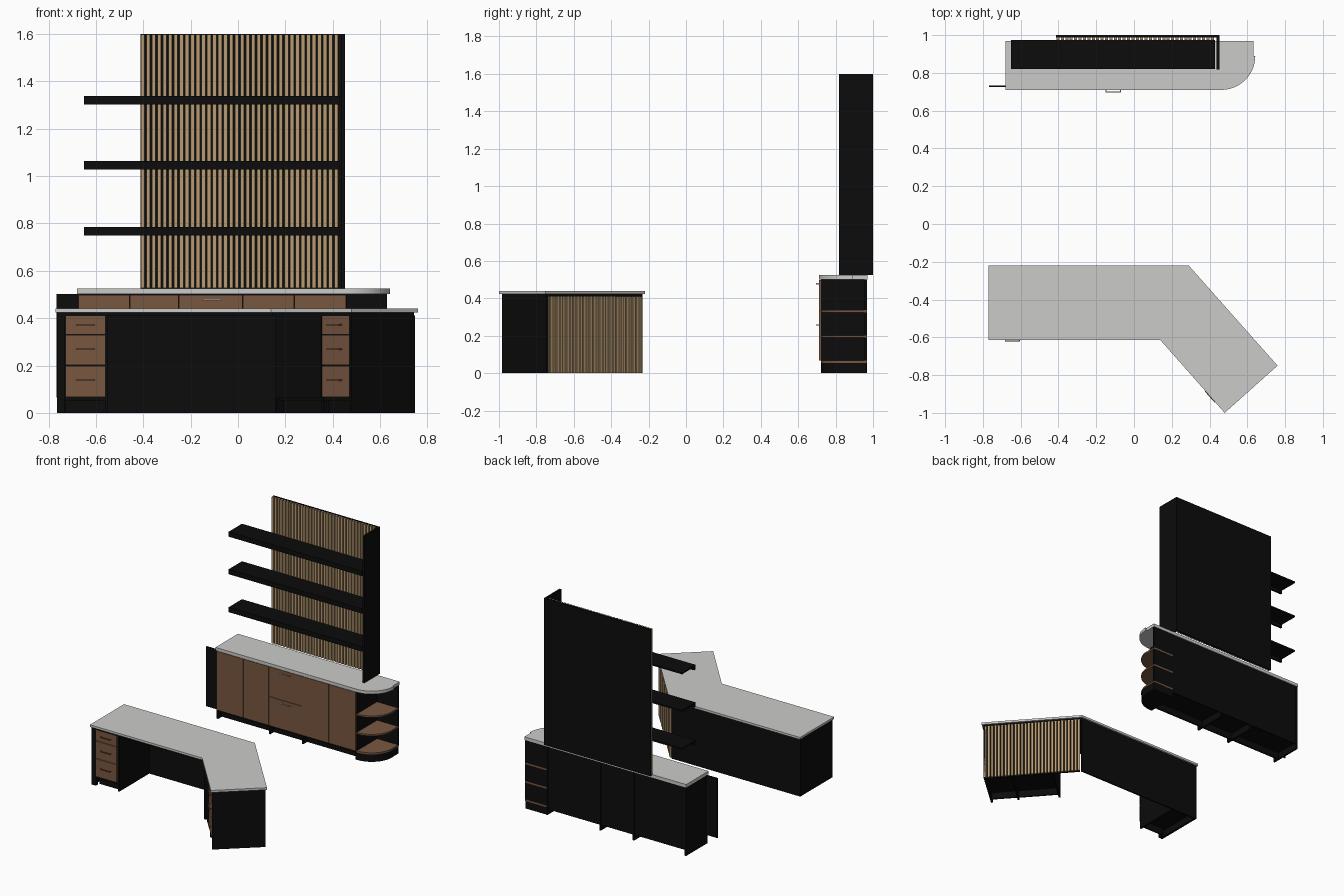
import bpy, bmesh, math
from mathutils import Matrix, Vector

if "Cube" in bpy.data.objects:
    bpy.data.objects.remove(bpy.data.objects["Cube"], do_unlink=True)


def material(name, rgb):
    m = bpy.data.materials.new(name)
    m.use_nodes = True
    m.diffuse_color = (*rgb, 1)
    bsdf = m.node_tree.nodes["Principled BSDF"]
    bsdf.inputs["Base Color"].default_value = (*rgb, 1)
    bsdf.inputs["Roughness"].default_value = 0.6
    return m


BLACK = material("black_laminate", (0.0035, 0.0035, 0.0035))
STONE = material("pale_stone", (0.6, 0.6, 0.585))
WOOD = material("brown_wood", (0.19, 0.095, 0.053))
OAK = material("oak_slat", (0.49, 0.33, 0.17))
METAL = material("brushed_metal", (0.6, 0.6, 0.6))
HOME = Matrix.Identity(4)


def finish(name, bm, mat, frame=HOME):
    bmesh.ops.recalc_face_normals(bm, faces=bm.faces)
    me = bpy.data.meshes.new(name)
    bm.to_mesh(me)
    bm.free()
    me.materials.append(mat)
    ob = bpy.data.objects.new(name, me)
    ob.matrix_world = frame
    bpy.context.collection.objects.link(ob)
    return ob


def boxes(name, mat, spans, frame=HOME):
    """One object from boxes given as (x0, x1, y0, y1, z0, z1)."""
    bm = bmesh.new()
    for x0, x1, y0, y1, z0, z1 in spans:
        size = Matrix.Diagonal((x1 - x0, y1 - y0, z1 - z0, 1))
        mid = Matrix.Translation(((x0 + x1) / 2, (y0 + y1) / 2, (z0 + z1) / 2))
        bmesh.ops.create_cube(bm, size=1, matrix=mid @ size)
    return finish(name, bm, mat, frame)


def slab(name, mat, outline, z0, z1):
    bm = bmesh.new()
    face = bm.faces.new([bm.verts.new((x, y, z0)) for x, y in outline])
    top = bmesh.ops.extrude_face_region(bm, geom=[face])["geom"]
    verts = [v for v in top if isinstance(v, bmesh.types.BMVert)]
    bmesh.ops.translate(bm, verts=verts, vec=(0, 0, z1 - z0))
    return finish(name, bm, mat)


def slats(name, x0, x1, y0, y1, z0, z1, count, frame=HOME):
    pitch = (x1 - x0) / count
    boxes(name, OAK, [(x0 + (i + 0.16) * pitch, x0 + (i + 0.84) * pitch, y0, y1, z0, z1)
                      for i in range(count)], frame)


def handle(name, mat, x, y, z, frame=HOME):
    """Bar handle standing off a front at depth y."""
    w, out, t = 0.04, 0.016, 0.003
    boxes(name, mat, [(x - w, x + w, y - out, y - out + 0.005, z - t, z + t),
                      (x - w, x - w + 0.005, y - out, y, z - t, z + t),
                      (x + w - 0.005, x + w, y - out, y, z - t, z + t)], frame)


def drawer_stack(side, x0, x1, y, frame=HOME):
    """Three drawer fronts with handles, and the kick and deck below."""
    levels = (0.066, 0.2, 0.33, 0.412)
    for i, (lo, hi) in enumerate(zip(levels, levels[1:])):
        boxes(f"{side}_drawer_{i + 1}", WOOD, [(x0, x1, y, y + 0.012, lo + 0.002, hi - 0.002)], frame)
        handle(f"{side}_drawer_handle_{i + 1}", WOOD, (x0 + x1) / 2, y,
               hi - 0.04 if i == 2 else hi - 0.062, frame)
    boxes(f"{side}_drawer_carcass", BLACK, [(x0, x1, y + 0.012, y + 0.02, 0.06, 0.412),
                                            (x0, x1, y + 0.04, y + 0.05, 0, 0.06)], frame)


# Desk top: straight run plus an angled wing, with a black core underneath
desk_outline = [(-0.77, -0.22), (-0.77, -0.615), (0.14, -0.615),
                (0.48, -1.0), (0.76, -0.75), (0.29, -0.22)]
slab("desk_top", STONE, desk_outline, 0.424, 0.44)
core_outline = [(-0.764, -0.232), (-0.764, -0.603), (0.146, -0.603),
                (0.48, -0.984), (0.744, -0.75), (0.284, -0.232)]
slab("desk_top_core", BLACK, core_outline, 0.41, 0.424)

# Main desk body
boxes("desk_back_panel", BLACK, [(-0.764, 0.28, -0.244, -0.232, 0, 0.412)])
boxes("desk_end_panel", BLACK, [(-0.764, -0.748, -0.605, -0.24, 0, 0.412),
                                (-0.748, -0.73, -0.603, -0.58, 0, 0.412)])
boxes("desk_inner_panel", BLACK, [(-0.56, -0.548, -0.59, -0.24, 0, 0.412)])
boxes("desk_pedestal_deck", BLACK, [(-0.75, -0.555, -0.59, -0.24, 0.05, 0.062)])
drawer_stack("desk", -0.728, -0.56, -0.605)

# Angled wing, built in its own frame: x along the inner edge, y outward
corner = Vector((0.14, -0.615, 0))
along = Vector((0.48, -1.0, 0)) - corner
wing = Matrix.Translation(corner) @ Matrix.Rotation(math.atan2(along.y, along.x), 4, 'Z')
boxes("wing_end_panel", BLACK, [(0.486, 0.5, 0.01, 0.368, 0, 0.412)], wing)
boxes("wing_back_panel", BLACK, [(-0.18, 0.49, 0.345, 0.357, 0, 0.412)], wing)
boxes("wing_partitions", BLACK, [(0.01, 0.022, 0.012, 0.345, 0, 0.412),
                                 (0.298, 0.31, 0.02, 0.345, 0, 0.412)], wing)
boxes("wing_deck", BLACK, [(0.01, 0.49, 0.025, 0.345, 0.05, 0.062)], wing)
boxes("wing_inner_front", BLACK, [(0.01, 0.305, 0.012, 0.024, 0.062, 0.412),
                                  (0.01, 0.305, 0.05, 0.06, 0, 0.06)], wing)
drawer_stack("wing", 0.31, 0.486, 0.012, wing)
slats("wing_slats", -0.186, 0.498, 0.357, 0.368, 0.002, 0.41, 29, wing)


# Sideboard: rounded top and open end shelves share one outline rule
def rounded_end(x0, radius, x_back, y_back):
    cx, cy, n = 0.462, 0.89, 20
    arc = [(cx + radius * math.sin(math.pi / 2 * i / n),
            cy - radius * math.cos(math.pi / 2 * i / n)) for i in range(n + 1)]
    return [(x0, cy - radius)] + arc + [(x_back, cy), (x_back, y_back), (x0, y_back)]


slab("sideboard_top", STONE, rounded_end(-0.68, 0.18, 0.632, 0.97), 0.502, 0.525)
for i, z in enumerate((0.055, 0.19, 0.325)):
    slab(f"end_shelf_{i + 1}", WOOD, rounded_end(0.455, 0.168, 0.628, 0.968), z, z + 0.012)
slab("end_plinth", BLACK, rounded_end(0.455, 0.166, 0.626, 0.966), 0, 0.055)
boxes("end_back_panel", BLACK, [(0.455, 0.63, 0.955, 0.967, lo, hi) for lo, hi in
                                ((0.067, 0.19), (0.202, 0.325), (0.337, 0.502))])

# Sideboard carcass
bays = (-0.672, -0.25, 0.02, 0.452)
boxes("sideboard_dividers", BLACK, [(x - 0.006, x + 0.006, 0.722, 0.967, 0, 0.502) for x in bays])
boxes("sideboard_back_panel", BLACK, [(-0.67, 0.455, 0.953, 0.963, 0.04, 0.502)])
boxes("sideboard_deck", BLACK, [(-0.67, 0.455, 0.73, 0.955, 0.05, 0.062)])
boxes("sideboard_kick", BLACK, [(-0.67, 0.455, 0.765, 0.775, 0, 0.05)])
boxes("sideboard_front_backing", BLACK, [(-0.67, 0.455, 0.725, 0.733, 0.064, 0.502)])
boxes("side_filler_panel", BLACK, [(-0.767, -0.678, 0.724, 0.734, 0.066, 0.502)])

# Sideboard fronts: doors left and right, two drawers in the middle bay
gap = 0.0015
edges = (-0.674, -0.457, -0.25, 0.02, 0.238, 0.457)
for i, (a, b) in enumerate(zip(edges, edges[1:])):
    rows = [(0.066, 0.28), (0.28, 0.5)] if i == 2 else [(0.066, 0.5)]
    for j, (lo, hi) in enumerate(rows):
        name = f"sideboard_drawer_{j + 1}" if i == 2 else f"sideboard_door_{i + 1}"
        boxes(name, WOOD, [(a + gap, b - gap, 0.712, 0.724, lo + gap, hi - gap)])
        if i == 2:
            handle(f"sideboard_handle_{j + 1}", METAL, -0.11, 0.712, hi - 0.022)

# Wall unit: slatted back, side panel and three floating shelves
boxes("wall_back_panel", BLACK, [(-0.412, 0.45, 0.988, 1.0, 0.525, 1.6)])
boxes("wall_side_panel", BLACK, [(0.437, 0.452, 0.818, 1.0, 0.525, 1.6)])
slats("wall_slats", -0.414, 0.426, 0.974, 0.988, 0.527, 1.598, 36)
for i, top in enumerate((0.785, 1.063, 1.338)):
    boxes(f"wall_shelf_{i + 1}", BLACK, [(-0.65, 0.43, 0.82, 0.974, top - 0.012, top),
                                         (-0.65, 0.43, 0.82, 0.834, top - 0.036, top - 0.012)])
